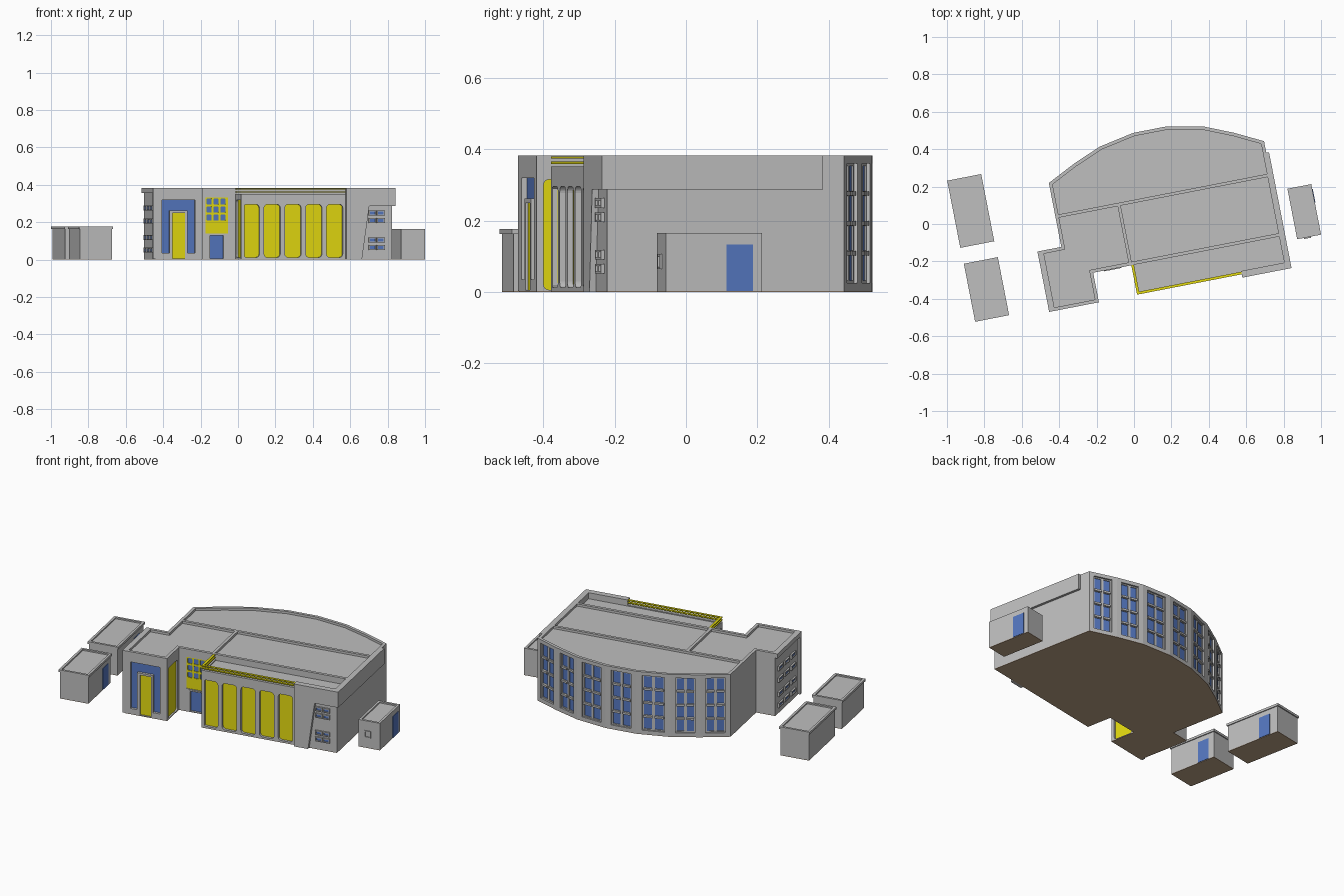
import bpy, bmesh, math
from mathutils import Matrix, Vector

if "Cube" in bpy.data.objects:
    bpy.data.objects.remove(bpy.data.objects["Cube"])

# whole site is turned 11 degrees
ROT = Matrix.Rotation(math.radians(11), 4, 'Z') @ Matrix.Translation((-.001, -.006, 0))
T = 0.018                                          # wall thickness
TOP, ROOF, LOW = 0.382, 0.368, 0.345


def material(name, rgb):
    m = bpy.data.materials.new(name)
    m.diffuse_color = (*rgb, 1)
    m.use_nodes = True
    m.node_tree.nodes["Principled BSDF"].inputs["Base Color"].default_value = m.diffuse_color
    return m


GREY = material("grey_concrete", (0.52, 0.52, 0.52))
YELLOW = material("yellow_panel", (0.78, 0.71, 0.005))
BLUE = material("blue_glass", (0.09, 0.185, 0.53))
BROWN = material("brown_base", (0.50, 0.36, 0.24))


def slab(name, loops, t, mat, M=Matrix(), off=0.0):
    """Extrude 2D loops (inner loops are holes) by t along local z of frame M."""
    cu = bpy.data.curves.new(name, 'CURVE')
    cu.dimensions, cu.fill_mode, cu.extrude = '2D', 'BOTH', t / 2
    for lp in loops:
        s = cu.splines.new('POLY')
        s.points.add(len(lp) - 1)
        for p, (x, y) in zip(s.points, lp):
            p.co = (x, y, 0, 1)
        s.use_cyclic_u = True
    tmp = bpy.data.objects.new("tmp", cu)
    bpy.context.collection.objects.link(tmp)
    dg = bpy.context.evaluated_depsgraph_get()
    me = bpy.data.meshes.new_from_object(tmp.evaluated_get(dg))
    bpy.data.objects.remove(tmp)
    bpy.data.curves.remove(cu)
    bm = bmesh.new()
    bm.from_mesh(me)
    bmesh.ops.remove_doubles(bm, verts=bm.verts, dist=1e-5)
    bmesh.ops.transform(bm, matrix=ROT @ M @ Matrix.Translation((0, 0, off + t / 2)), verts=bm.verts)
    bmesh.ops.recalc_face_normals(bm, faces=bm.faces)
    for f in bm.faces:
        f.smooth = False
        f.material_index = 0
    bm.to_mesh(me)
    bm.free()
    me.materials.clear()
    me.materials.append(mat)
    ob = bpy.data.objects.new(name, me)
    bpy.context.collection.objects.link(ob)
    return ob


def flat(name, loops, z0, z1, mat):
    return slab(name, loops, z1 - z0, mat, off=z0)


def rect(x0, x1, y0, y1):
    return [(x0, y0), (x1, y0), (x1, y1), (x0, y1)]


def rounded(x0, x1, y0, y1, r, n=4):
    pts = []
    for k, (cx, cy) in enumerate([(x1 - r, y1 - r), (x0 + r, y1 - r), (x0 + r, y0 + r), (x1 - r, y0 + r)]):
        for i in range(n + 1):
            a = math.pi / 2 * (k + i / n)
            pts.append((cx + r * math.cos(a), cy + r * math.sin(a)))
    return pts


def frame(p, q):
    """Wall frame: x runs p to q, y is up, z points outward. Returns frame and length."""
    d = Vector((q[0] - p[0], q[1] - p[1], 0))
    L = d.length
    d /= L
    M = Matrix(((d.x, 0, d.y, p[0]), (d.y, 0, -d.x, p[1]), (0, 1, 0, 0), (0, 0, 0, 1)))
    return M, L


def inset(ring, t):
    out = []
    for i, p in enumerate(ring):
        p = Vector(p)
        a = (p - Vector(ring[i - 1])).normalized()
        b = (Vector(ring[(i + 1) % len(ring)]) - p).normalized()
        na, nb = Vector((-a.y, a.x)), Vector((-b.y, b.x))
        out.append(tuple(p + (na + nb) * t / (1 + na.dot(nb))))
    return out


def windows(name, M, rects, b=0.006):
    """Blue strips, each under a projecting grey hood and over a sill."""
    slab(name + "_glass", [rect(*r) for r in rects], 0.004, BLUE, M)
    bars = []
    for x0, x1, y0, y1 in rects:
        bars += [rect(x0 - b, x1 + b, y0 - b, y1 + b), rect(x0, x1, y0, y1)]
    slab(name + "_frames", bars, 0.01, GREY, M)


# ---- main building: outline (counter-clockwise), base, core and roofs
ring = [(-.52, -.369), (-.263, -.369), (-.263, -.208), (-.055, -.208), (-.055, -.368),
        (.768, -.368), (.768, .308), (.618, .383), (.465, .447), (.275, .485), (.09, .485),
        (-.10, .447), (-.254, .383), (-.404, .308), (-.404, -.04), (-.52, -.04)]
core = inset(ring, T)
flat("base", [ring], 0, 0.003, BROWN)
flat("core", [core], 0.003, LOW, GREY)
flat("upper_roof", [core[:4] + [(.75, -.19)] + core[6:]], LOW, ROOF, GREY)
flat("roof_divider_front", [rect(-.055, .768, -.208, -.19)], LOW, TOP, GREY)
flat("roof_divider_back", [rect(-.40, .765, .116, .133)], ROOF, TOP, GREY)
flat("roof_divider_side", [rect(-.067, -.05, -.2, .12)], ROOF, TOP, GREY)
flat("rim_corners", [rect(-.281, -.263, -.208, -.19), rect(-.404, -.386, -.058, -.04)], LOW, TOP, GREY)

# ---- recessed panels: wall index -> openings, fill depth and colour
bays = [rounded(.012 + .1135 * k, .10 + .1135 * k, .012, .295, .018) for k in range(5)]
portal = [(.035, .035), (.076, .035), (.076, .262), (.172, .262), (.172, .035),
          (.215, .035), (.215, .32), (.035, .32)]
nine = [rounded(.052 + .0377 * c, .08 + .0377 * c, .208 + .043 * r, .241 + .043 * r, .006)
        for c in range(3) for r in range(3)]
wing_door, entry, door = rect(.092, .16, .006, .25), rect(.046, .168, .14, .333), rect(.07, .142, .006, .129)
panels = {0: [("wing_blue_portal", [portal], .002, BLUE), ("wing_yellow_door", [wing_door], .010, YELLOW)],
          1: [("wing_side_panel", [rounded(.02, .145, .006, .315, .015)], .008, YELLOW)],
          2: [("entrance_panel", [entry], .014, YELLOW), ("entrance_door", [door], .008, BLUE)],
          3: [("hall_side_panel", [rounded(.02, .145, .012, .32, .015)], .008, YELLOW)],
          4: [("hall_yellow_bays", bays, .002, YELLOW)]}

# ---- outer walls with their openings
for i, p in enumerate(ring):
    M, L = frame(p, ring[(i + 1) % len(ring)])
    loops = [rect(0, L, 0.003, 0.351 if i in (3, 4) else TOP)]
    for name, holes, depth, mat in panels.get(i, []):
        loops += holes
        if name == "entrance_panel":    # nine small windows cut in the yellow panel
            slab("entrance_windows", nine, .010, BLUE, M, -T)
            holes = holes + nine
        slab(name, holes, depth, mat, M, -T)
    if 6 <= i <= 12:  # glazed bays of the curved back
        a, b, z0, z1 = .17 * L, .83 * L, .025, .36
        loops.append(rect(a, b, z0, z1))
        slab("back_glass", [rect(a, b, z0, z1)], 0.003, BLUE, M, -T)
        cw, rh = (b - a) / 2, (z1 - z0) / 4
        grid = [rect(a, b, z0, z1)]
        grid += [rect(a + cw * c + .008, a + cw * (c + 1) - .008, z0 + rh * r + .007, z0 + rh * (r + 1) - .007)
                 for c in range(2) for r in range(4)]
        slab("back_mullions", grid, 0.008, GREY, M, -T)
        slab("back_ledges", [rect(a + cw * c + .006, a + cw * (c + 1) - .006, z0 + rh * r - .006, z0 + rh * r + .006)
                             for c in range(2) for r in range(1, 4)], 0.016, GREY, M, -T)
    slab("wall", loops, T, GREY, M, -T)

# ---- thin yellow rails over the front hall and its left side
for i, (s0, s1) in {3: (0, .16), 4: (0, .57)}.items():
    M, L = frame(ring[i], ring[i + 1])
    slab("roof_rails", [rect(s0, s1, .359, .365), rect(s0, s1, .374, .380)], 0.014, YELLOW, M, -.014)

# ---- entrance door surround
M, L = frame(ring[2], ring[3])
slab("entrance_door_frame", [rect(.058, .154, .003, .137), door], 0.004, GREY, M)

# ---- right front block: overhanging screen with slanted edge, windows behind it
M, L = frame((.515, -.368), (.783, -.368))
slab("slanted_screen", [[(0, 0), (.085, 0), (.125, .287), (L, .287), (L, TOP), (0, TOP)]], 0.018, GREY, M)
flat("screen_parapet", [rect(.515, .78, -.37, -.35)], LOW, TOP, GREY)
flat("side_overhang", [rect(.76, .783, -.374, .245)], .287, TOP, GREY)
windows("screen_windows", M, [(s, s + .03, z, z + .015) for s in (.13, .175) for z in (.058, .097, .202, .242)])

# ---- left wing, outer side: cornice with pillar and four rows of windows
M, L = frame(ring[15], ring[0])
slab("wing_cornice", [[(0, .355), (L - .02, .355), (L - .02, .003), (L, .003), (L, TOP), (0, TOP)]], 0.014, GREY, M)
windows("wing_windows", M, [(s, s + .05, z, z + .015) for s in (.04, .125, .21) for z in (.043, .111, .198, .268)])

# ---- three sheds: centre u, centre v, half sizes, height, cap overhang
for n, (u, v, a, b, h, o) in enumerate([(-.8425, .241, .0925, .183, .177, .006),
                                        (-.84, -.187, .0925, .158, .177, .006),
                                        (.907, -.103, .065, .1375, .165, 0)]):
    body = rect(u - a + o, u + a - o, v - b + o, v + b - o)
    flat("shed_base", [body], 0, .003, BROWN)
    flat("shed_body", [body], .003, h - .008, GREY)
    flat("shed_cap", [rect(u - a, u + a, v - b, v + b),
                      rect(u - a + .014, u + a - .014, v - b + .014, v + b - .014)], h - .014, h, GREY)
    M, L = frame(body[1], body[2])
    d0 = L * .63
    slab("shed_door", [rect(d0, d0 + .075, .003, .133)], 0.003, BLUE, M)
    if n == 2:
        M, L = frame(body[0], body[1])
        slab("shed_window", [rect(.037, .075, .064, .106), rect(.043, .069, .07, .1)], 0.006, GREY, M)
